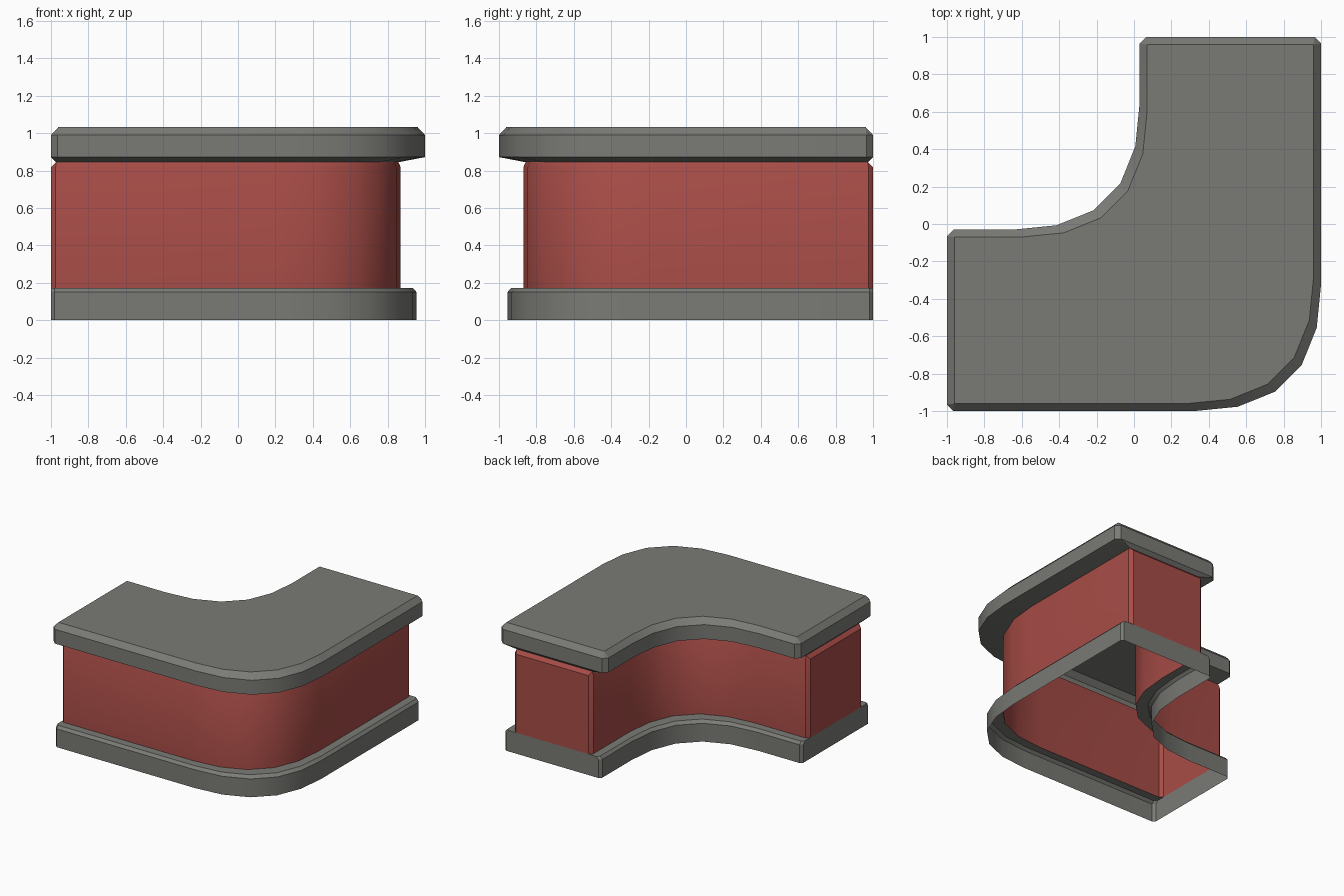
import bpy
import bmesh
import math

if "Cube" in bpy.data.objects:
    bpy.data.objects.remove(bpy.data.objects["Cube"])

# Centre line of the bend: half of it, then mirrored across the diagonal
HALF = [(-0.16, -0.515), (0.07, -0.492), (0.268, -0.412)]
BEND = HALF + [(-y, -x) for x, y in reversed(HALF)]
MID = 0.515


def outline(z, w, e, c):
    """Closed L outline: half width w, ends at distance e, corner chamfer c."""
    lo, hi = MID + w, MID - w
    outer = [(-e, -lo + c), (-e + c, -lo)]
    outer += [(x + w, y - w) for x, y in BEND]
    outer += [(lo, e - c), (lo - c, e)]
    inner = [(hi + c, e), (hi, e - c)]
    inner += [(x - w, y + w) for x, y in reversed(BEND)]
    inner += [(-e + c, -hi), (-e, -hi - c)]
    return [(x, y, z) for x, y in outer + inner]


def loft(name, sections, mat, cap=False):
    """Skin a stack of outlines from bottom to top."""
    bm = bmesh.new()
    rings = [[bm.verts.new(p) for p in outline(*s)] for s in sections]
    for a, b in zip(rings, rings[1:]):
        for i in range(len(a)):
            j = (i + 1) % len(a)
            bm.faces.new((a[i], a[j], b[j], b[i]))
    if cap:
        bm.faces.new(rings[-1])
    bmesh.ops.remove_doubles(bm, verts=bm.verts[:], dist=0.0005)
    mesh = bpy.data.meshes.new(name)
    bm.to_mesh(mesh)
    bm.free()
    mesh.materials.append(mat)
    ob = bpy.data.objects.new(name, mesh)
    bpy.context.collection.objects.link(ob)
    bpy.ops.object.select_all(action='DESELECT')
    ob.select_set(True)
    bpy.context.view_layer.objects.active = ob
    bpy.ops.object.shade_smooth_by_angle(angle=math.radians(30))
    return ob


def material(name, rgb):
    m = bpy.data.materials.new(name)
    m.diffuse_color = (*rgb, 1)
    m.use_nodes = True
    m.node_tree.nodes["Principled BSDF"].inputs["Base Color"].default_value = m.diffuse_color
    return m


grey = material("stone_grey", (0.195, 0.198, 0.18))
red = material("brick_red", (0.39, 0.073, 0.063))

# Plinth, open underneath, with a chamfer and a ledge up to the wall
loft("base_plinth", [(0, 0.44, 1, 0.02), (0.15, 0.44, 1, 0.02),
                     (0.172, 0.42, 1, 0.02), (0.172, 0.355, 1, 0.025)], grey)

# Hollow curved wall with a bevelled top edge
loft("wall", [(0.172, 0.355, 1, 0.025), (0.817, 0.355, 1, 0.025),
              (0.845, 0.343, 0.972, 0)], red)

# Overhanging coping slab, sloped below and chamfered above
loft("coping_slab", [(0.845, 0.343, 0.972, 0), (0.872, 0.485, 1, 0.035),
                     (0.99, 0.485, 1, 0.035), (1.033, 0.445, 0.96, 0)],
     grey, cap=True)
